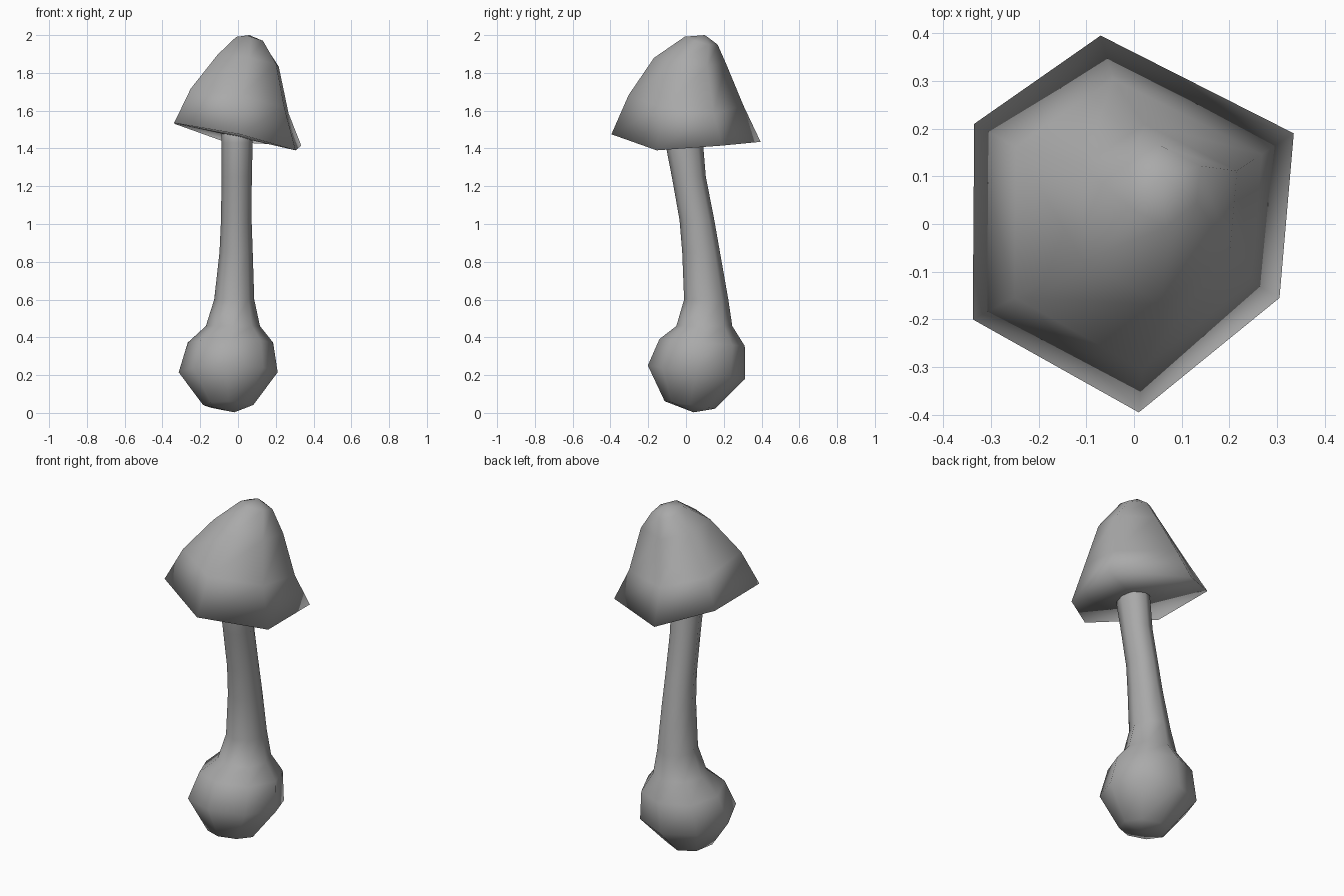
import bpy, bmesh
from math import cos, sin, tau
from mathutils import Vector

cube = bpy.data.objects.get("Cube")
if cube:
    bpy.data.objects.remove(cube)

grey = bpy.data.materials.new("plain_grey")
grey.use_nodes = True
grey.diffuse_color = (0.4, 0.4, 0.4, 1)
grey.node_tree.nodes["Principled BSDF"].inputs["Base Color"].default_value = (0.4, 0.4, 0.4, 1)


def loft(name, rings, bottom, top):
    """Skin a stack of rings, closed by a pole at each end."""
    bm = bmesh.new()
    loops = [[bm.verts.new(p) for p in ring] for ring in rings]
    n = len(loops[0])
    low, high = bm.verts.new(bottom), bm.verts.new(top)
    for i in range(n):
        j = (i + 1) % n
        bm.faces.new((low, loops[0][j], loops[0][i]))
        bm.faces.new((high, loops[-1][i], loops[-1][j]))
        for a, b in zip(loops, loops[1:]):
            bm.faces.new((a[i], a[j], b[j], b[i]))
    bmesh.ops.recalc_face_normals(bm, faces=bm.faces)
    for f in bm.faces:
        f.smooth = True
    mesh = bpy.data.meshes.new(name)
    bm.to_mesh(mesh)
    bm.free()
    mesh.materials.append(grey)
    obj = bpy.data.objects.new(name, mesh)
    bpy.context.collection.objects.link(obj)
    return obj


def oval(cx, cy, z, rx, ry, slope=0.0, sides=8):
    """Oval ring whose height falls off along y by slope."""
    ring = []
    for i in range(sides):
        a = tau * i / sides
        ring.append(Vector((cx + rx * cos(a), cy + ry * sin(a), z + slope * ry * sin(a))))
    return ring


# Cap: uneven six-sided rim, shrunk and leaned toward the tip
rim = [Vector(p) for p in ((0.335, 0.19, 1.415), (-0.07, 0.395, 1.435), (-0.335, 0.21, 1.53),
                           (-0.338, -0.2, 1.535), (0.01, -0.395, 1.475), (0.305, -0.155, 1.39))]


def cap_ring(cx, cy, z, scale, slope_x, slope_y):
    return [Vector((cx + p.x * scale, cy + p.y * scale,
                    z + scale * (slope_x * p.x + slope_y * p.y))) for p in rim]


loft("cap", [rim,
             cap_ring(0.01, 0.0, 1.65, 0.77, -0.19, -0.11),
             cap_ring(0.055, 0.02, 1.865, 0.48, -0.15, -0.08),
             cap_ring(0.065, 0.08, 1.97, 0.22, -0.13, -0.25)],
     (0, 0, 1.46), (0.06, 0.1, 2.0))

# Bent stem running down into a round bulb
loft("stem_and_bulb", [oval(-0.052, 0.02, 0.042, 0.133, 0.133, -0.15),
                       oval(-0.052, 0.055, 0.215, 0.262, 0.257, -0.14),
                       oval(-0.04, 0.085, 0.372, 0.226, 0.226, -0.08),
                       oval(-0.027, 0.097, 0.46, 0.143, 0.148),
                       oval(-0.02, 0.107, 0.6, 0.106, 0.117),
                       oval(-0.01, 0.08, 0.85, 0.088, 0.1),
                       oval(-0.009, 0.058, 1.02, 0.081, 0.092),
                       oval(-0.007, 0.015, 1.25, 0.08, 0.09),
                       oval(-0.005, -0.01, 1.43, 0.083, 0.1),
                       oval(-0.005, -0.015, 1.52, 0.08, 0.09)],
     (-0.02, 0.04, 0.003), (0, -0.015, 1.53))
